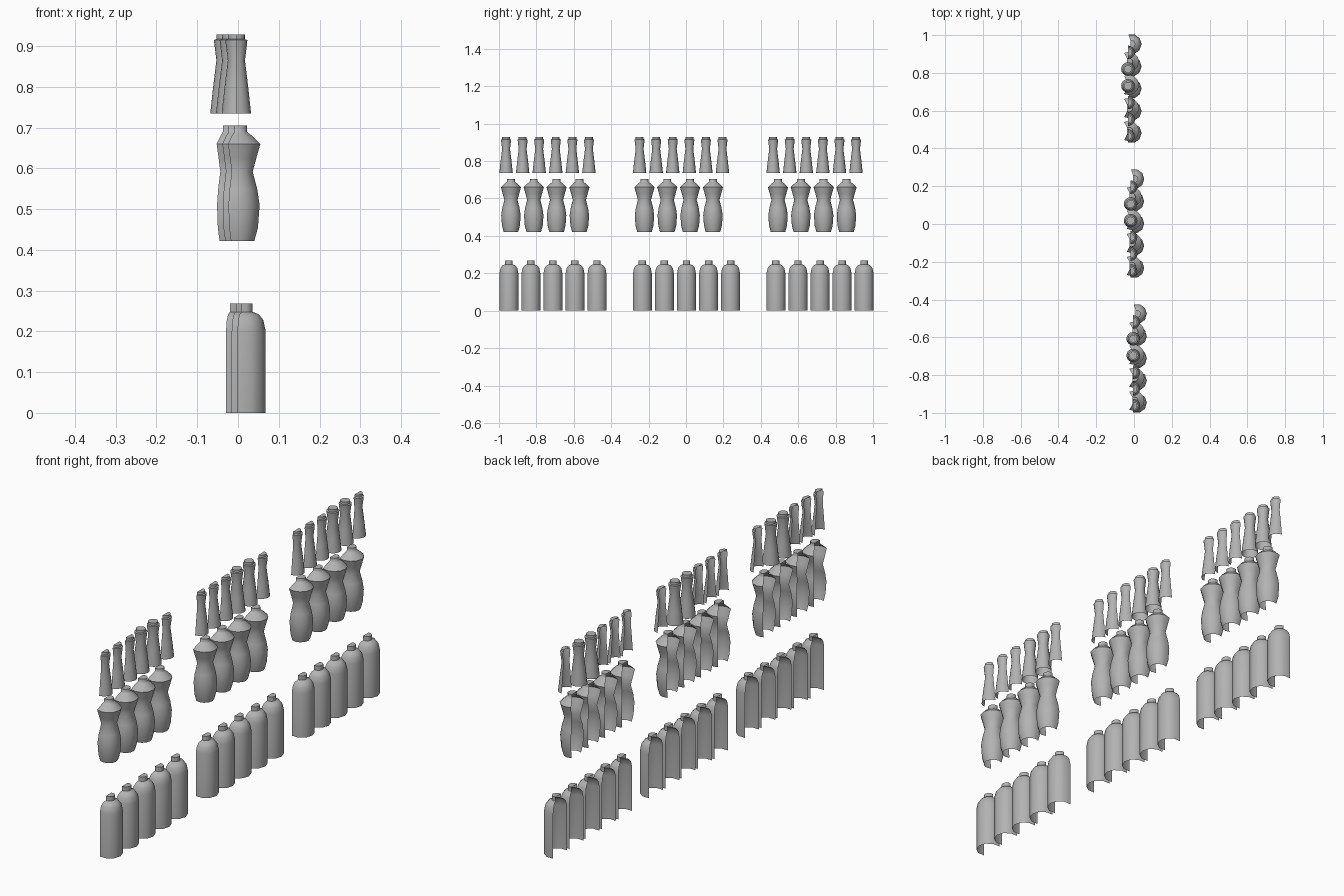
import bpy, bmesh
from math import sin, cos, radians

cube = bpy.data.objects.get("Cube")
if cube:
    bpy.data.objects.remove(cube, do_unlink=True)

grey = bpy.data.materials.new("plain grey")
grey.use_nodes = True
grey.diffuse_color = (0.45, 0.45, 0.45, 1)
grey.node_tree.nodes["Principled BSDF"].inputs["Base Color"].default_value = (0.45, 0.45, 0.45, 1)

# Half profiles, (radius, height), from the open base to the cap rim
ROUND = [(.053, 0), (.053, .2), (.047, .228), (.036, .242), (.021, .248), (.021, .268)]
CURVY = [(.039, .422), (.048, .455), (.052, .51), (.046, .55), (.035, .592), (.044, .625),
         (.054, .66), (.036, .678), (.023, .688), (.021, .69), (.021, .705)]
FLARED = [(.036, .735), (.029, .8), (.021, .865), (.026, .905), (.027, .915), (.021, .917), (.021, .928)]


def bottle(name, profile, x, y, sweep, sides):
    """Thin shell swept about a vertical axis, centred on +x, with a cap lid."""
    bm = bmesh.new()
    full = sweep == 360
    angles = [radians(-sweep / 2 + sweep * i / sides) for i in range(sides if full else sides + 1)]
    rings = [[bm.verts.new((x + r * cos(a), y + r * sin(a), z)) for a in angles] for r, z in profile]
    for low, high in zip(rings, rings[1:]):
        for i in range(sides):
            j = (i + 1) % len(angles)
            bm.faces.new((low[i], low[j], high[j], high[i]))
    bm.faces.new(rings[-1])
    mesh = bpy.data.meshes.new(name)
    bm.to_mesh(mesh)
    bm.free()
    mesh.materials.append(grey)
    ob = bpy.data.objects.new(name, mesh)
    bpy.context.collection.objects.link(ob)
    bpy.ops.object.select_all(action="DESELECT")
    ob.select_set(True)
    bpy.context.view_layer.objects.active = ob
    bpy.ops.object.shade_smooth_by_angle(angle=radians(45))


# Three shelf groups, each stepped slightly back
for g in range(3):
    dx, dy = -.014 * g, .714 * g
    for i in range(5):
        bottle("round_bottle", ROUND, .015 + dx, -.947 + .1178 * i + dy, 216, 6)
    for i in range(4):
        bottle("curvy_bottle", CURVY, .001 + dx, -.936 + .122 * i + dy, 236, 8)
    for i in range(6):
        whole = i in (3, 4)
        bottle("flared_bottle", FLARED, -.004 + dx, -.962 + .0886 * i + dy,
               360 if whole else 180, 16 if whole else 8)
